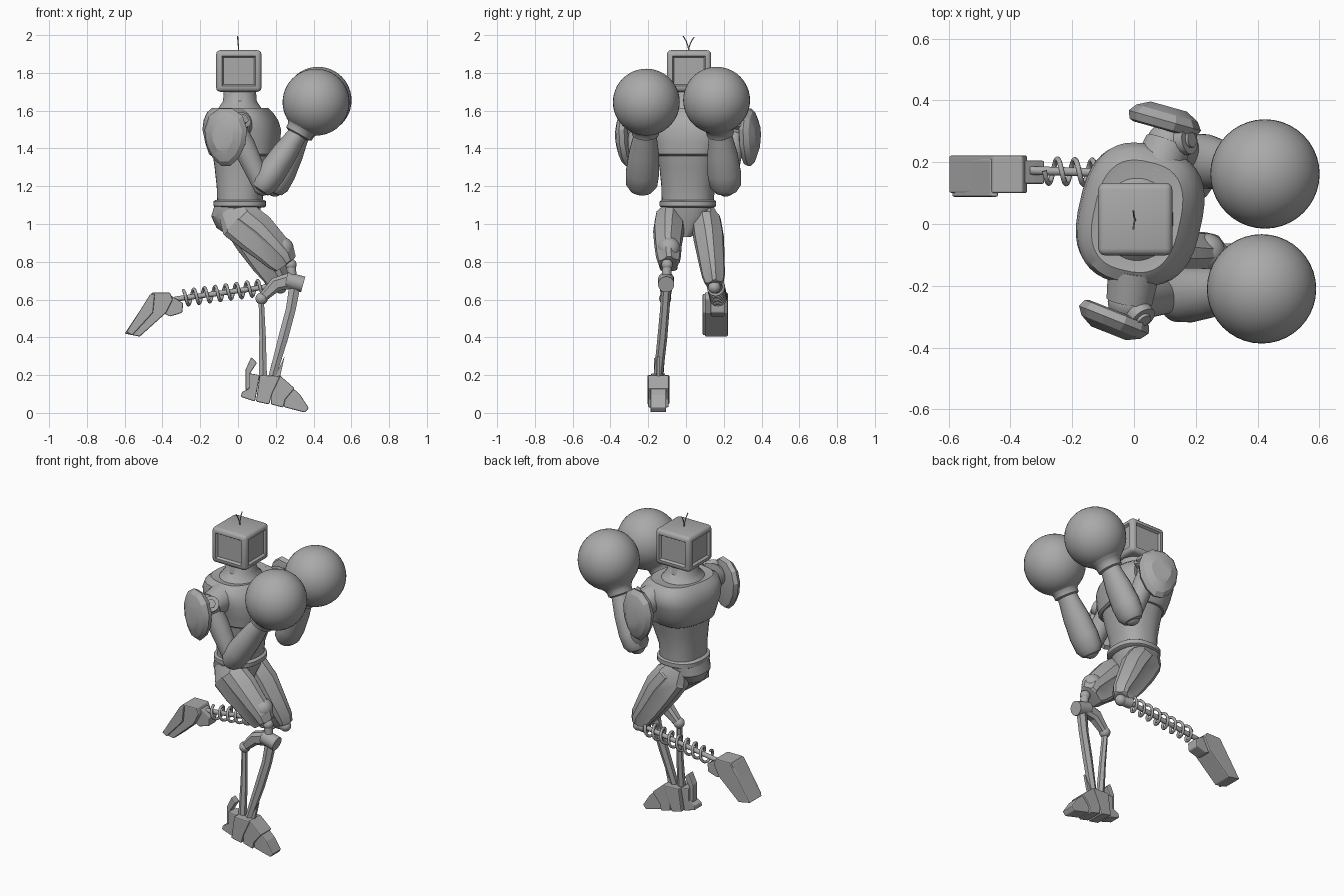
import bpy, bmesh, math
from mathutils import Vector, Matrix

cube = bpy.data.objects.get("Cube")
if cube:
    bpy.data.objects.remove(cube, do_unlink=True)

GREY = (0.4, 0.4, 0.4, 1)
mat = bpy.data.materials.new("plain_grey")
mat.use_nodes = True
mat.diffuse_color = GREY
mat.node_tree.nodes["Principled BSDF"].inputs["Base Color"].default_value = GREY


def finish(name, bm, angle=35, bevel=0):
    bmesh.ops.recalc_face_normals(bm, faces=bm.faces)
    me = bpy.data.meshes.new(name)
    bm.to_mesh(me)
    bm.free()
    ob = bpy.data.objects.new(name, me)
    bpy.context.collection.objects.link(ob)
    me.materials.append(mat)
    if bevel:
        m = ob.modifiers.new("edge_bevel", 'BEVEL')
        m.width, m.segments = bevel, 2
    bpy.ops.object.select_all(action='DESELECT')
    ob.select_set(True)
    bpy.context.view_layer.objects.active = ob
    if angle:
        bpy.ops.object.shade_smooth_by_angle(angle=math.radians(angle))
    return ob


def loft(name, stations, sides=24, power=2, flat=False, yaw=0, egg=0, panels=(), angle=35):
    """Skin rings (x, y, z, half width, half depth) along their own path."""
    bm = bmesh.new()
    pts = [Vector(s[:3]) for s in stations]
    rings = []
    for i, s in enumerate(stations):
        t = pts[min(i + 1, len(pts) - 1)] - pts[max(i - 1, 0)]
        t = Vector((0, 0, 1)) if flat else t.normalized()
        ref = Vector((0, 0, 1)) if abs(t.y) > 0.7 else Vector((0, 1, 0))
        v = (ref - t * ref.dot(t)).normalized()
        u = v.cross(t)
        turn = Matrix.Rotation(yaw, 3, t)
        ring = []
        for j in range(sides):
            a = 2 * math.pi * (j + 0.5) / sides
            c, d = (math.copysign(abs(k) ** (2 / power), k) for k in (math.cos(a), math.sin(a)))
            ring.append(bm.verts.new(pts[i] + turn @ (u * c * s[3] * (1 + egg * d) + v * d * s[4])))
        rings.append(ring)
    strips = [[] for _ in range(sides)]
    for lo, hi in zip(rings, rings[1:]):
        for j in range(sides):
            k = (j + 1) % sides
            strips[j].append(bm.faces.new((lo[j], lo[k], hi[k], hi[j])))
    bm.faces.new(rings[0])
    bm.faces.new(rings[-1])
    bmesh.ops.recalc_face_normals(bm, faces=bm.faces)
    for j in panels:
        bmesh.ops.inset_region(bm, faces=strips[j][1:], thickness=0.01, depth=0.008)
    return finish(name, bm, angle)


def rod(name, p, q, r, r2=None, sides=20, depth=1):
    r2 = r if r2 is None else r2
    return loft(name, [(*p, r, r * depth), (*q, r2, r2 * depth)], sides)


def ball(name, p, r):
    bm = bmesh.new()
    bmesh.ops.create_uvsphere(bm, u_segments=40, v_segments=24, radius=r, matrix=Matrix.Translation(p))
    return finish(name, bm)


def prism(name, outline, y0, y1, bevel=0.006):
    """Side outline in x and z, extruded across y."""
    bm = bmesh.new()
    a, b = ([bm.verts.new((x, y, z)) for x, z in outline] for y in (y0, y1))
    bm.faces.new(a)
    bm.faces.new(b)
    for i in range(len(a)):
        k = (i + 1) % len(a)
        bm.faces.new((a[i], a[k], b[k], b[i]))
    return finish(name, bm, 0, bevel)


def wire(name, points, radius):
    cu = bpy.data.curves.new(name, 'CURVE')
    cu.dimensions, cu.bevel_depth, cu.bevel_resolution, cu.use_fill_caps = '3D', radius, 2, True
    sp = cu.splines.new('POLY')
    sp.points.add(len(points) - 1)
    for s, p in zip(sp.points, points):
        s.co = (*p, 1)
    cu.materials.append(mat)
    ob = bpy.data.objects.new(name, cu)
    bpy.context.collection.objects.link(ob)
    bpy.ops.object.select_all(action='DESELECT')
    ob.select_set(True)
    bpy.context.view_layer.objects.active = ob
    bpy.ops.object.convert(target='MESH')


# Head: rounded box with a recessed panel on each upright side
bm = bmesh.new()
bmesh.ops.create_cube(bm, size=1, matrix=Matrix.Translation((0.004, 0.016, 1.81)) @ Matrix.Diagonal((0.24, 0.235, 0.22, 1)))
bmesh.ops.bevel(bm, geom=bm.edges[:], offset=0.022, segments=3, profile=0.5, affect='EDGES')
bm.normal_update()
walls = [f for f in bm.faces if f.calc_area() > 0.02 and abs(f.normal.z) < 0.5]
bmesh.ops.inset_individual(bm, faces=walls, thickness=0.012, depth=0)
bmesh.ops.inset_individual(bm, faces=walls, thickness=0.012, depth=-0.014)
finish("head", bm)
for side, h in ((-1, 0.08), (1, 0.075)):
    wire("antenna", [(0.004 - 0.006 * t, 0.014 + side * 0.03 * t * t, 1.915 + h * t)
                     for t in (0, 0.3, 0.6, 0.8, 1)], 0.003)

# Torso
loft("neck", [(0.01, 0.015, 1.58, 0.14, 0.16), (0.01, 0.015, 1.62, 0.11, 0.125),
              (0.01, 0.015, 1.65, 0.09, 0.095), (0.01, 0.015, 1.71, 0.085, 0.085)], 32, flat=True)
loft("abdomen", [(0.01, 0.01, 1.1, 0.118, 0.138), (0.013, 0.01, 1.2, 0.125, 0.14),
                 (0.025, 0.015, 1.3, 0.148, 0.155), (0.03, 0.02, 1.42, 0.17, 0.18)], 32, 2.4, True, -0.1)
loft("chest", [(0.03, 0.02, 1.36, 0.165, 0.172), (0.03, 0.02, 1.37, 0.178, 0.185), (0.025, 0.025, 1.43, 0.192, 0.2),
               (0.02, 0.03, 1.5, 0.2, 0.225), (0.015, 0.03, 1.55, 0.188, 0.23),
               (0.01, 0.025, 1.59, 0.165, 0.215), (0.01, 0.025, 1.615, 0.14, 0.18),
               (0.01, 0.02, 1.61, 0.12, 0.15)], 40, 2.7, True, -0.22)
loft("belt", [(0.01, 0.01, 1.088, 0.13, 0.14), (0.01, 0.01, 1.095, 0.14, 0.15),
              (0.01, 0.01, 1.12, 0.14, 0.15), (0.01, 0.01, 1.127, 0.13, 0.14)], 32, 2.4, True)
loft("pelvis", [(0, 0.01, 1.1, 0.125, 0.14), (-0.015, 0.01, 1.04, 0.128, 0.13),
                (-0.01, 0, 0.98, 0.105, 0.085), (0.02, -0.01, 0.93, 0.06, 0.035)], 20, 2.4, True)

# Arms: shoulder, upper arm, forearm, round glove and shoulder plate
ARMS = {
    "right": dict(s=(-0.015, -0.25, 1.51), root=(0, -0.15, 1.53), knob=(0.45, -0.6, 0.45), e=(0.13, -0.235, 1.2),
                  w=(0.325, -0.215, 1.49), g=(0.413, -0.21, 1.645), pad=(-0.065, -0.31, 1.46), out=(-0.37, -0.93, 0)),
    "left": dict(s=(0.11, 0.26, 1.51), root=(0.07, 0.16, 1.53), knob=(0.6, 0.1, 0.4), e=(0.195, 0.21, 1.195),
                 w=(0.335, 0.18, 1.49), g=(0.424, 0.162, 1.655), pad=(0.1, 0.335, 1.46), out=(0.27, 0.96, 0)),
}
for side, arm in ARMS.items():
    s, e, w, g, pad, out, root, knob = (Vector(arm[k]) for k in ("s", "e", "w", "g", "pad", "out", "root", "knob"))
    rod(side + "_shoulder_barrel", root, s, 0.085, 0.075, 28)
    ball(side + "_shoulder_joint", s, 0.07)
    rod(side + "_shoulder_knob", s, s + knob.normalized() * 0.085, 0.046)
    rod(side + "_knob_centre", s, s + knob.normalized() * 0.095, 0.025)
    loft(side + "_upper_arm", [(*s.lerp(e, t), r, r) for t, r in ((0, 0.055), (0.3, 0.062), (0.7, 0.055), (1, 0.05))])
    ball(side + "_elbow", e, 0.05)
    loft(side + "_forearm", [(*e.lerp(w, t), r * 0.85, r) for t, r in
         ((-0.1, 0.03), (-0.07, 0.06), (0.03, 0.083), (0.25, 0.089), (0.6, 0.08), (0.88, 0.064), (1, 0.06))])
    loft(side + "_cuff", [(*w.lerp(g, t), r, r) for t, r in
         ((-0.12, 0.06), (-0.08, 0.072), (0.05, 0.074), (0.15, 0.085), (0.35, 0.125))])
    ball(side + "_glove", g, 0.177)
    loft(side + "_shoulder_plate", [(*(pad + out * d), 0.12 * k, 0.158 * k) for d, k in
         ((-0.03, 0.8), (-0.025, 0.92), (0, 1), (0.025, 0.85), (0.047, 0.5))], 12, egg=0.18, angle=25)

# Thighs: faceted shells with raised panels
loft("right_thigh", [(-0.04, -0.075, 1.08, 0.075, 0.045), (0, -0.085, 1.02, 0.112, 0.072), (0.09, -0.092, 0.95, 0.112, 0.076),
                     (0.17, -0.095, 0.875, 0.096, 0.066), (0.225, -0.093, 0.82, 0.086, 0.06),
                     (0.25, -0.09, 0.785, 0.062, 0.05)], 10, 2.5, panels=(0, 2, 4, 6, 8), angle=20)
loft("left_thigh", [(-0.01, 0.1, 1.08, 0.07, 0.05), (0.01, 0.105, 1.02, 0.1, 0.072), (0.08, 0.12, 0.92, 0.105, 0.075),
                    (0.15, 0.135, 0.8, 0.086, 0.064), (0.2, 0.145, 0.72, 0.068, 0.055),
                    (0.215, 0.15, 0.68, 0.05, 0.042)], 10, 2.5, panels=(0, 2, 4, 6, 8), angle=20)
ball("right_kneecap", (0.235, -0.09, 0.87), 0.06)

# Right lower leg: jointed knee and two struts
ball("right_knee_ball", (0.28, -0.1, 0.785), 0.03)
rod("right_knee_stem", (0.28, -0.1, 0.78), (0.29, -0.105, 0.69), 0.025)
rod("right_knee_hub", (0.255, -0.105, 0.705), (0.345, -0.105, 0.68), 0.043)
loft("right_knee_link", [(0.28, -0.105, 0.7, 0.045, 0.035), (0.2, -0.105, 0.68, 0.04, 0.035),
                         (0.125, -0.108, 0.605, 0.025, 0.025)], 8, 3, angle=20)
ball("right_strut_joint", (0.125, -0.11, 0.605), 0.032)
loft("right_front_strut", [(0.3, -0.105, 0.67, 0.034, 0.026), (0.28, -0.112, 0.55, 0.03, 0.025),
                           (0.24, -0.125, 0.4, 0.03, 0.026), (0.175, -0.15, 0.17, 0.022, 0.024)], 6, angle=20)
loft("right_rear_strut", [(0.123, -0.11, 0.6, 0.016, 0.02), (0.13, -0.125, 0.4, 0.02, 0.02),
                          (0.132, -0.145, 0.17, 0.025, 0.024)], 6, angle=20)

# Right foot: overlapping plates
prism("right_heel", [(0.015, 0.085), (0.09, 0.06), (0.115, 0.2), (0.06, 0.21), (0.06, 0.13), (0.02, 0.11)], -0.185, -0.11)
prism("right_heel_spur", [(0.04, 0.12), (0.075, 0.13), (0.065, 0.21), (0.1, 0.265), (0.07, 0.295), (0.04, 0.23)], -0.17, -0.125)
prism("right_instep", [(0.095, 0.06), (0.165, 0.045), (0.18, 0.1), (0.225, 0.195), (0.115, 0.2)], -0.205, -0.088)
prism("right_midfoot", [(0.175, 0.045), (0.24, 0.028), (0.25, 0.07), (0.3, 0.13), (0.22, 0.2), (0.17, 0.17)], -0.2, -0.092)
prism("right_toe", [(0.245, 0.03), (0.355, 0.002), (0.375, 0.025), (0.33, 0.095), (0.27, 0.15), (0.23, 0.12)], -0.188, -0.105)
prism("right_foot_spike", [(0.19, 0.18), (0.22, 0.18), (0.247, 0.3)], -0.155, -0.138, 0.002)

# Left lower leg: coil spring round a rod, ending in a pointed-down foot
start, end = Vector((0.16, 0.158, 0.668)), Vector((-0.29, 0.172, 0.608))
ball("left_knee_ball", (0.225, 0.15, 0.665), 0.033)
rod("left_knee_link", (0.225, 0.15, 0.665), start, 0.028, 0.035)
rod("left_shin_rod", start, end.lerp(start, -0.1), 0.014)
COILS, STEPS = 8, 16
wire("left_shin_spring", [start.lerp(end, i / (COILS * STEPS)) + 0.04 * Vector(
    (0, math.sin(2 * math.pi * i / STEPS), math.cos(2 * math.pi * i / STEPS)))
    for i in range(COILS * STEPS + 1)], 0.0085)
prism("left_ankle", [(-0.37, 0.63), (-0.32, 0.6), (-0.29, 0.58), (-0.295, 0.53), (-0.36, 0.51), (-0.4, 0.53)], 0.13, 0.205)
prism("left_foot", [(-0.6, 0.42), (-0.52, 0.404), (-0.38, 0.53), (-0.345, 0.6), (-0.36, 0.637), (-0.455, 0.637)], 0.1, 0.222)
prism("left_sole", [(-0.59, 0.428), (-0.56, 0.41), (-0.45, 0.53), (-0.44, 0.63), (-0.465, 0.628)], 0.088, 0.212)
